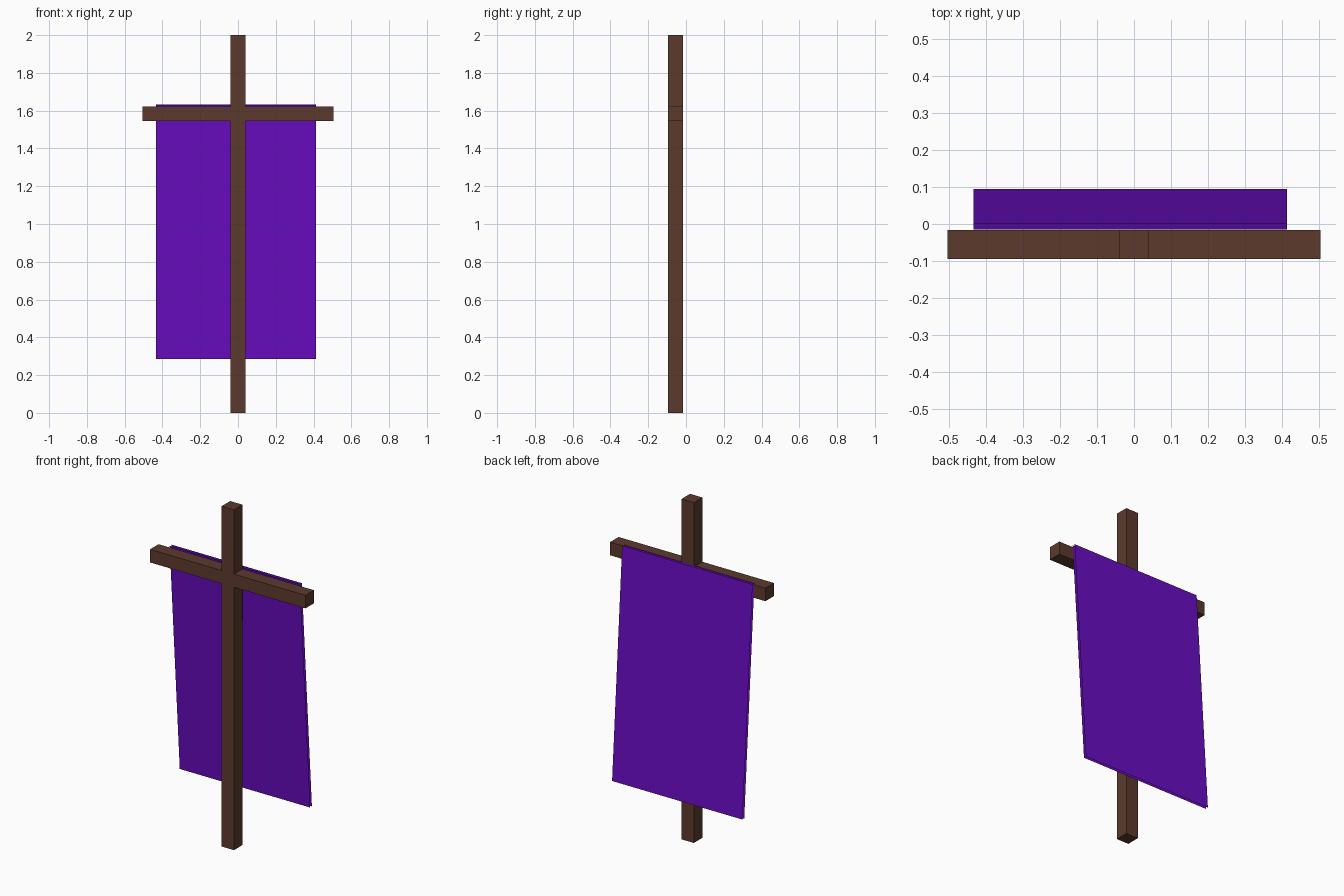
import bpy

if "Cube" in bpy.data.objects:
    bpy.data.objects.remove(bpy.data.objects["Cube"])


def material(name, color):
    m = bpy.data.materials.new(name)
    m.diffuse_color = (*color, 1)
    m.use_nodes = True
    m.node_tree.nodes["Principled BSDF"].inputs["Base Color"].default_value = m.diffuse_color
    return m


def mesh_object(name, verts, faces, mat):
    me = bpy.data.meshes.new(name)
    me.from_pydata(verts, [], faces)
    me.materials.append(mat)
    ob = bpy.data.objects.new(name, me)
    bpy.context.collection.objects.link(ob)
    return ob


def box(name, lo, hi, mat):
    bpy.ops.mesh.primitive_cube_add(size=1)
    ob = bpy.context.object
    ob.name = name
    ob.location = [(a + b) / 2 for a, b in zip(lo, hi)]
    ob.scale = [b - a for a, b in zip(lo, hi)]
    ob.data.materials.append(mat)
    return ob


wood = material("wood", (0.107, 0.042, 0.027))
cloth = material("cloth", (0.144, 0.004, 0.539))

# Upright pole and crossbar, flush with each other
box("pole", (-0.04, -0.095, 0), (0.04, -0.016, 2), wood)
box("crossbar", (-0.505, -0.095, 1.545), (0.505, -0.016, 1.622), wood)

# Hanging cloth: two close parallel sheets with open edges, swinging back at the bottom
x0, x1 = -0.434, 0.414
t, dz = 0.016, 0.001
y_top, y_bot, z_top, z_bot = -0.0145, 0.079, 1.631, 0.284
verts = []
for dy, lift in ((0, 0), (t, dz)):
    yt, yb, zt, zb = y_top + dy, y_bot + dy, z_top + lift, z_bot + lift
    verts += [(x0, yb, zb), (x1, yb, zb), (x1, yt, zt), (x0, yt, zt)]
mesh_object("banner_cloth", verts, [(0, 1, 2, 3), (7, 6, 5, 4)], cloth)
